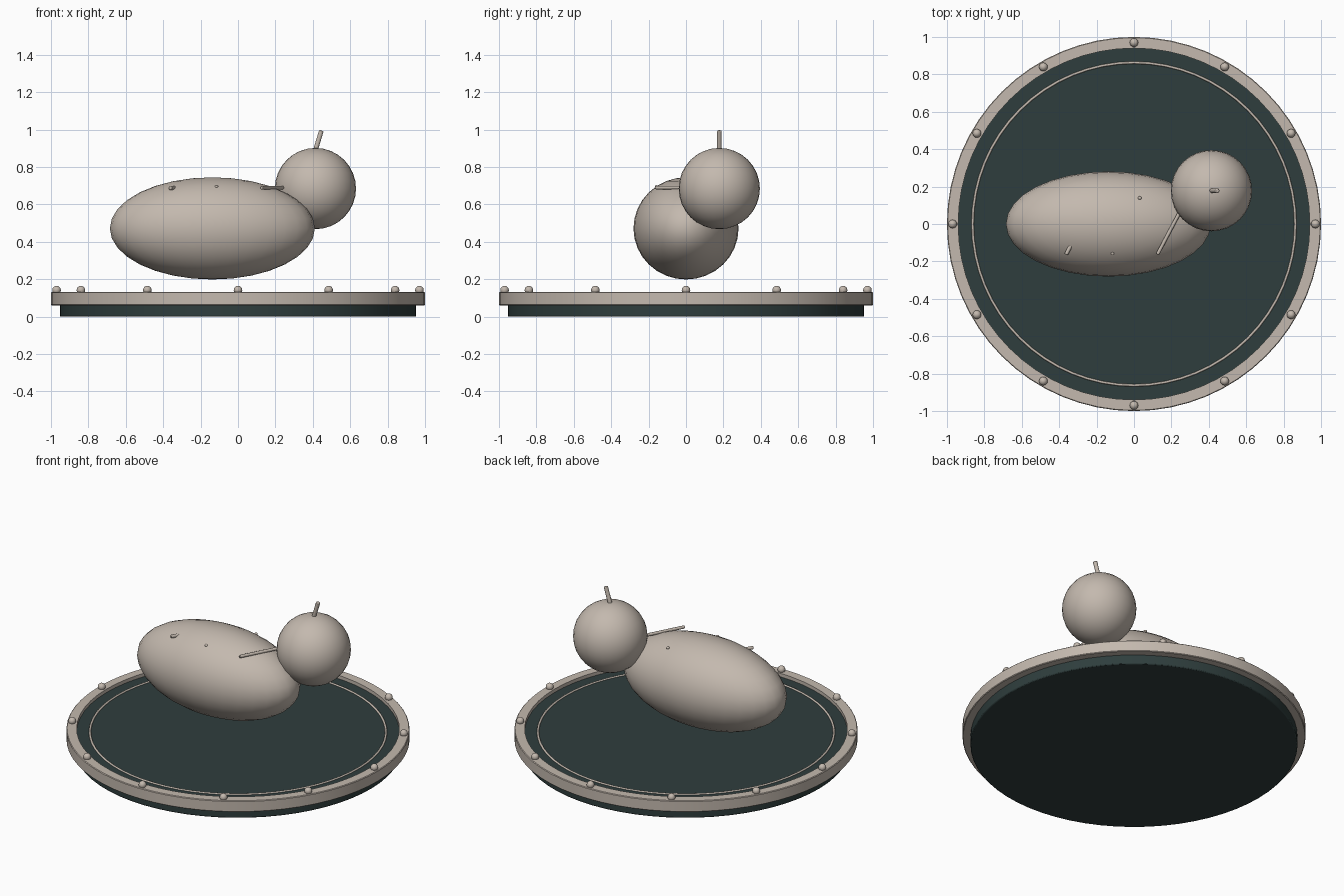
import bpy, math
from mathutils import Vector

if "Cube" in bpy.data.objects:
    bpy.data.objects.remove(bpy.data.objects["Cube"])


def material(name, rgb):
    m = bpy.data.materials.new(name)
    m.diffuse_color = (*rgb, 1)
    m.use_nodes = True
    m.node_tree.nodes["Principled BSDF"].inputs["Base Color"].default_value = m.diffuse_color
    return m


STONE = material("warm_grey", (0.55, 0.485, 0.425))
DARK = material("dark_teal", (0.028, 0.048, 0.047))


def finish(name, mat, angle=35):
    ob = bpy.context.object
    ob.name = name
    ob.data.materials.append(mat)
    bpy.ops.object.shade_smooth_by_angle(angle=math.radians(angle))
    return ob


def ball(name, loc, size, mat, seg=32, rings=16):
    bpy.ops.mesh.primitive_uv_sphere_add(segments=seg, ring_count=rings, radius=1, location=loc)
    bpy.context.object.scale = size
    bpy.ops.object.transform_apply(location=False, rotation=False, scale=True)
    return finish(name, mat)


def rod(name, a, b, r, mat):
    # Cylinder between two points with a slightly rounded end
    a, b = Vector(a), Vector(b)
    bpy.ops.mesh.primitive_cylinder_add(vertices=16, radius=r, depth=(b - a).length,
                                        location=(a + b) / 2)
    ob = bpy.context.object
    ob.rotation_euler = (b - a).to_track_quat('Z', 'Y').to_euler()
    bev = ob.modifiers.new("rounded_ends", 'BEVEL')
    bev.width, bev.segments = r * 0.4, 2
    return finish(name, mat)


def lathe(name, profile, mat, seg=64):
    # Closed profile of (radius, z) points swept around z
    n = len(profile)
    verts = [(r * math.cos(2 * math.pi * i / seg), r * math.sin(2 * math.pi * i / seg), z)
             for i in range(seg) for r, z in profile]
    faces = [(i * n + j, (i + 1) % seg * n + j, (i + 1) % seg * n + (j + 1) % n, i * n + (j + 1) % n)
             for i in range(seg) for j in range(n)]
    me = bpy.data.meshes.new(name)
    me.from_pydata(verts, [], faces)
    ob = bpy.data.objects.new(name, me)
    bpy.context.collection.objects.link(ob)
    bpy.ops.object.select_all(action='DESELECT')
    ob.select_set(True)
    bpy.context.view_layer.objects.active = ob
    return finish(name, mat)


# Round base with softened edges
bpy.ops.mesh.primitive_cylinder_add(vertices=64, radius=0.953, depth=0.11, location=(0, 0, 0.055))
bevel = bpy.context.object.modifiers.new("soft_edge", 'BEVEL')
bevel.width, bevel.segments, bevel.limit_method = 0.006, 2, 'ANGLE'
finish("base_disc", DARK)

# Raised rim
lathe("base_rim", [(0.94, 0.06), (0.996, 0.06), (1.0, 0.064), (1.0, 0.128),
                   (0.996, 0.132), (0.94, 0.132)], STONE)

# Thin inlaid ring
bpy.ops.mesh.primitive_torus_add(major_radius=0.863, minor_radius=0.007, major_segments=64,
                                 minor_segments=8, location=(0, 0, 0.11))
finish("inlay_ring", STONE, 60)

# Studs around the rim
for i in range(12):
    t = i * math.pi / 6
    ball(f"rim_stud_{i + 1}", (0.97 * math.cos(t), 0.97 * math.sin(t), 0.142),
         (0.023, 0.023, 0.023), STONE, 16, 8)

# Body and head
ball("body", (-0.137, 0, 0.472), (0.548, 0.281, 0.273), STONE)
ball("head", (0.414, 0.178, 0.685), (0.217, 0.217, 0.217), STONE)

# Rod on the crown, rod under the head, and short pegs emerging from the back
rod("crown_rod", (0.405, 0.178, 0.86), (0.446, 0.178, 0.995), 0.0125, STONE)
rod("side_rod", (0.125, -0.163, 0.69), (0.28, 0.13, 0.69), 0.0095, STONE)
rod("back_peg", (-0.363, -0.163, 0.688), (-0.325, -0.09, 0.688), 0.0105, STONE)
for k, (x, y, z) in enumerate([(-0.115, -0.157, 0.695), (0.031, 0.139, 0.696)]):
    ball(f"back_dot_{k + 1}", (x, y, z), (0.01, 0.01, 0.008), STONE, 12, 8)
